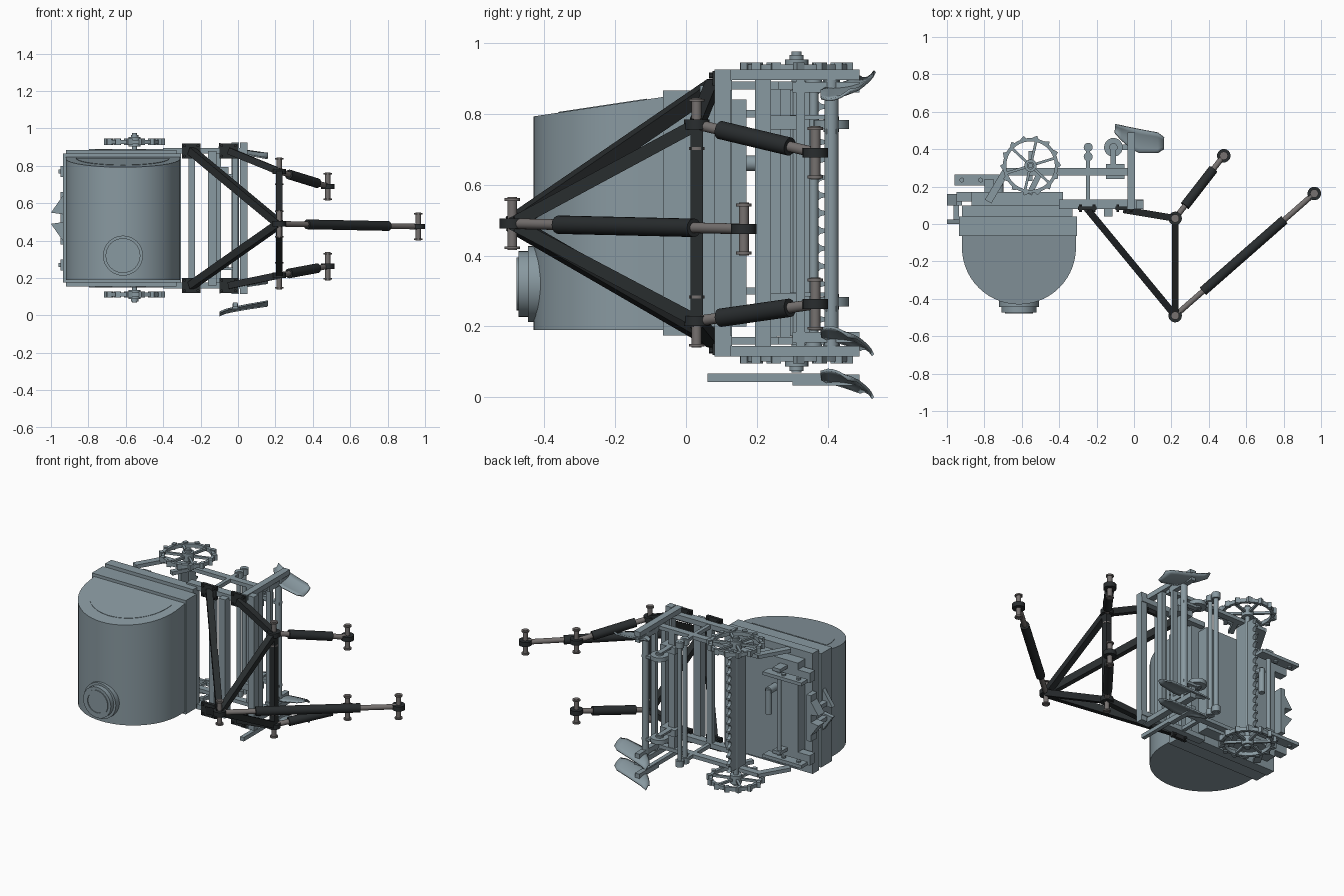
import bpy, bmesh, math
from mathutils import Vector, Matrix

if "Cube" in bpy.data.objects:
    bpy.data.objects.remove(bpy.data.objects["Cube"])


def material(name, c):
    m = bpy.data.materials.new(name)
    m.diffuse_color = (*c, 1)
    m.use_nodes = True
    m.node_tree.nodes["Principled BSDF"].inputs["Base Color"].default_value = m.diffuse_color
    return m


BLACK = material("black_paint", (0.022, 0.026, 0.028))
STEEL = material("steel", (0.18, 0.165, 0.16))
BODY = material("blue_grey_paint", (0.25, 0.32, 0.355))


def finish(name, bm, mat=None, smooth=False):
    bmesh.ops.recalc_face_normals(bm, faces=bm.faces)
    me = bpy.data.meshes.new(name)
    bm.to_mesh(me)
    bm.free()
    ob = bpy.data.objects.new(name, me)
    bpy.context.collection.objects.link(ob)
    me.materials.append(mat or BODY)
    if smooth:
        bpy.ops.object.select_all(action='DESELECT')
        bpy.context.view_layer.objects.active = ob
        ob.select_set(True)
        bpy.ops.object.shade_smooth_by_angle(angle=math.radians(35))
    return ob


def frame(p, q):
    p, q = Vector(p), Vector(q)
    rot = (q - p).to_track_quat('Z', 'Y').to_matrix().to_4x4()
    return Matrix.Translation((p + q) / 2) @ rot, (q - p).length


def box(name, x0, x1, y0, y1, z0, z1, mat=None):
    bm = bmesh.new()
    m = Matrix.Translation(((x0 + x1) / 2, (y0 + y1) / 2, (z0 + z1) / 2))
    bmesh.ops.create_cube(bm, size=1, matrix=m @ Matrix.Diagonal((x1 - x0, y1 - y0, z1 - z0, 1)))
    return finish(name, bm, mat)


def bar(name, p, q, w, h, mat=None):
    bm = bmesh.new()
    m, n = frame(p, q)
    bmesh.ops.create_cube(bm, size=1, matrix=m @ Matrix.Diagonal((w, h, n, 1)))
    return finish(name, bm, mat)


def rod(name, p, q, r, mat=None, n=20):
    bm = bmesh.new()
    m, length = frame(p, q)
    bmesh.ops.create_cone(bm, cap_ends=True, segments=n, radius1=r, radius2=r, depth=length, matrix=m)
    return finish(name, bm, mat, True)


def prism(name, pts, direction, mat=None, smooth=False):
    bm = bmesh.new()
    f = bm.faces.new([bm.verts.new(p) for p in pts])
    g = bmesh.ops.extrude_face_region(bm, geom=[f])['geom']
    bmesh.ops.translate(bm, verts=[v for v in g if isinstance(v, bmesh.types.BMVert)], vec=direction)
    return finish(name, bm, mat, smooth)


def ring(name, x, y, z, r_out, r_in, h, n=32, mat=None):
    bm = bmesh.new()
    prof = [(r_in, -h / 2), (r_out, -h / 2), (r_out, h / 2), (r_in, h / 2)]
    vs = [[bm.verts.new((x + r * math.cos(math.tau * i / n), y + r * math.sin(math.tau * i / n), z + k))
           for r, k in prof] for i in range(n)]
    for i in range(n):
        a, b = vs[i], vs[(i + 1) % n]
        for j in range(4):
            bm.faces.new((a[j], b[j], b[(j + 1) % 4], a[(j + 1) % 4]))
    return finish(name, bm, mat, True)


MID = 0.52
SIDES = (1, -1)


# hopper drum with half-round section and sloping lid
cx = -0.615
def half_round(r, y, z, n=28):
    return [(cx - r * math.cos(math.pi * i / n), y - r * math.sin(math.pi * i / n), z) for i in range(n + 1)]


drum = prism("hopper_drum", [(-0.92, -0.06, 0.19)] + half_round(0.305, -0.125, 0.19) + [(-0.31, -0.06, 0.19)],
             (0, 0, 0.61), None, True)
lid = prism("hopper_lid", half_round(0.25, -0.11, 0.7), (0, 0, 0.153))
for ob, top in ((drum, 0.848), (lid, 0.85)):
    for v in ob.data.vertices:
        if v.co.z > 0.75:
            v.co.z = top + (v.co.y + 0.06) * 0.15

# hopper rear stack and discharge port
box("hopper_collar", -0.935, -0.305, -0.065, 0.04, 0.175, 0.865)
box("hopper_step", -0.92, -0.33, 0.04, 0.1, 0.155, 0.885)
box("hopper_back", -0.87, -0.38, 0.1, 0.17, 0.2, 0.84)
rod("port_flange", (cx, -0.4, 0.32), (cx, -0.445, 0.32), 0.107, n=32)
rod("port_cap", (cx, -0.445, 0.32), (cx, -0.473, 0.32), 0.093, n=32)
rim = ring("port_rim", 0, 0, 0, 0.075, 0.06, 0.008)
rim.matrix_world = Matrix.Translation((cx, -0.474, 0.32)) @ Matrix.Rotation(math.pi / 2, 4, 'X')

# rear covering shares, arms and lever mechanism
box("rear_crossbar", -0.95, -0.92, 0.1, 0.16, 0.38, 0.66)
rod("lever_shaft", (-0.78, 0.22, 0.24), (-0.78, 0.22, 0.8), 0.013)
rod("lever_grip", (-0.72, 0.235, 0.52), (-0.72, 0.235, 0.67), 0.018)
rod("lever_knob", (-0.72, 0.17, 0.66), (-0.72, 0.24, 0.66), 0.022)
for s in SIDES:
    z = MID + 0.25 * s
    bar("rear_arm", (-0.96, 0.235, z), (-0.7, 0.235, z), 0.06, 0.02)
    box("rear_foot", -0.95, -0.6, 0.12, 0.17, z - 0.03, z + 0.03)
    box("shaft_bracket", -0.8, -0.75, 0.16, 0.24, z + 0.02, z + 0.04)
    for x in (-0.92, -0.82):
        rod("arm_bolt", (x, 0.235, z - 0.02), (x, 0.235, z + 0.02), 0.013, n=10)
    for y, h in ((0.0, 0.025), (0.1, 0.06)):
        prism("rear_share", [(x, y, MID + s * k) for x, k in ((-0.93, 0.13), (-1.0, 0.03), (-0.93, 0.02))],
              (0, h, 0))
    box("share_stalk_rear", -0.965, -0.935, 0.0, 0.16, MID + 0.045 * s - 0.012, MID + 0.045 * s + 0.012)

# side frames
for s in SIDES:
    z = MID + 0.36 * s
    bar("side_rail", (-0.69, 0.28, z), (-0.01, 0.28, z), 0.04, 0.022)
    bar("rail_brace", (-0.78, 0.12, z), (-0.68, 0.29, z), 0.04, 0.022)
    bar("rail_brace_front", (-0.56, 0.16, z), (-0.5, 0.28, z), 0.03, 0.022)
    bar("lower_rail", (-0.4, 0.105, z), (0.05, 0.105, z), 0.05, 0.03)
    box("front_post", -0.035, 0.005, 0.08, 0.49, z + 0.03 * s - 0.015, z + 0.03 * s + 0.015)
    bar("middle_post", (-0.245, 0.08, z), (-0.245, 0.4, z), 0.022, 0.022)
    for y in (0.36, 0.41):
        rod("post_knob", (-0.245, y, z - 0.018), (-0.245, y, z + 0.018), 0.024)
    # planter gauge discs
    zd = MID + 0.25 * s
    rod("gauge_disc", (-0.11, 0.41, zd - 0.013), (-0.11, 0.41, zd + 0.013), 0.05, n=28)
    rod("gauge_hub", (-0.11, 0.41, zd - 0.022), (-0.11, 0.41, zd + 0.022), 0.022)
    bar("disc_arm", (-0.11, 0.28, zd + 0.02), (-0.11, 0.42, zd + 0.02), 0.03, 0.012)
    bar("disc_strut", (-0.11, 0.41, zd - 0.02), (0.0, 0.41, zd - 0.02), 0.03, 0.015)
    box("opener_bracket", -0.15, -0.05, 0.24, 0.32, zd - 0.015, zd + 0.025)

# cross members running from side to side
for name, x0, x1, y0, y1, h in (("front_beam", 0.01, 0.05, 0.08, 0.125, 0.405),
                                ("centre_beam", -0.16, -0.115, 0.04, 0.09, 0.36),
                                ("rear_beam", -0.265, -0.23, 0.1, 0.13, 0.37),
                                ("upper_beam", -0.03, 0.0, 0.195, 0.24, 0.39),
                                ("tool_beam", -0.13, -0.09, 0.265, 0.295, 0.37),
                                ("tool_beam_low", -0.03, 0.0, 0.31, 0.335, 0.38)):
    box(name, x0, x1, y0, y1, MID - h, MID + h)
for x, y, r in ((-0.245, 0.36, 0.013), (-0.245, 0.41, 0.013), (-0.015, 0.41, 0.02)):
    rod("cross_rod", (x, y, 0.14), (x, y, 0.9), r)

# drive axle and notched feed plate
wx, wy = -0.553, 0.312
rod("axle", (wx, wy, 0.07), (wx, wy, 0.975), 0.014)
edge = [(wx - 0.01, 0.23, 0.87), (wx - 0.01, 0.23, 0.17)]
for i in range(14):
    zc = 0.195 + 0.05 * i
    edge += [(wx - 0.01, 0.39 - 0.02 * math.sin(math.pi * k / 6), zc - 0.019 * math.cos(math.pi * k / 6))
             for k in range(7)]
prism("feed_plate", edge, (0.02, 0, 0))

# spoked drive wheels with lugs
for s in SIDES:
    z = MID + 0.408 * s
    ring("wheel_rim", wx, wy, z, 0.148, 0.13, 0.022, 40)
    rod("wheel_hub", (wx, wy, z - 0.025), (wx, wy, z + 0.025), 0.033)
    rod("hub_cap", (wx, wy, z), (wx, wy, z + 0.037 * s), 0.02)
    for i in range(6):
        a = math.tau * i / 6 + 0.3
        bar("wheel_spoke", (wx, wy, z), (wx + 0.135 * math.cos(a), wy + 0.135 * math.sin(a), z), 0.014, 0.014)
    for i in range(14):
        a = math.tau * i / 14
        c, d = math.cos(a), math.sin(a)
        bar("wheel_lug", (wx + 0.138 * c, wy + 0.138 * d, z),
            (wx + 0.156 * c - 0.012 * d, wy + 0.156 * d + 0.012 * c, z), 0.026, 0.034)


# curved plough shares on their stalks
def share(z_tip, d):
    bm = bmesh.new()
    rows = []
    for i in range(9):
        s = i / 8
        lo = 0.49 - 0.11 * min(1, s / 0.45) ** 0.8
        hi = 0.53 - 0.05 * s
        if i == 8:
            lo, hi = lo + 0.02, hi - 0.02
        rows.append([bm.verts.new((-0.1 + 0.26 * s, lo + (hi - lo) * t / 5,
                                   z_tip + d * (0.012 + 0.065 * s ** 0.7 - 0.045 * (t / 5) ** 2 * (1 - 0.4 * s)
                                                + 0.03 * (1 - s) * t / 5))) for t in range(6)])
    for a, b in zip(rows, rows[1:]):
        for j in range(5):
            bm.faces.new((a[j], b[j], b[j + 1], a[j + 1]))
    ob = finish("plough_share", bm, None, True)
    ob.modifiers.new("thickness", 'SOLIDIFY').thickness = 0.008


for z_tip, d in ((0.92, -1), (0.125, 1), (0.004, 1)):
    share(z_tip, d)
    zs = z_tip + 0.045 * d
    bar("share_stalk", (-0.015, 0.3, zs), (-0.015, 0.49, zs), 0.03, 0.03)
bar("marker_bar", (-0.015, 0.06, 0.056), (-0.015, 0.42, 0.056), 0.024, 0.024)

# hitch frame
A, B, C = (0.22, -0.49, 0.49), (0.22, 0.03, 0.77), (0.22, 0.03, 0.215)
for s, near in ((1, B), (-1, C)):
    z = MID + 0.36 * s
    for x in (-0.25, -0.05):
        box("mount_plate", x - 0.05, x + 0.05, 0.075, 0.093, z - 0.04, z + 0.04, BLACK)
        for i in SIDES:
            for j in SIDES:
                rod("mount_bolt", (x + 0.036 * i, 0.065, z + 0.028 * j), (x + 0.036 * i, 0.105, z + 0.028 * j),
                    0.008, BLACK, n=6)
    bar("long_brace", (-0.25, 0.08, z), A, 0.036, 0.042, BLACK)
    bar("short_brace", (-0.05, 0.075, z), near, 0.036, 0.036, BLACK)
    bar("mast", near, A, 0.036, 0.036, BLACK)
bar("mast_crossbar", B, C, 0.036, 0.036, BLACK)


# hitch joints and adjustable links
def joint(p):
    x, y, z = p
    rod("joint_eye", (x, y, z - 0.014), (x, y, z + 0.014), 0.036, BLACK, n=24)
    rod("joint_pin", (x, y, z - 0.075), (x, y, z + 0.075), 0.014, STEEL)
    for k in (-0.068, 0.068):
        rod("pin_collar", (x, y, z + k - 0.004), (x, y, z + k + 0.004), 0.022, STEEL)


for p, q in ((A, (0.964, 0.163, 0.475)), (B, (0.48, 0.365, 0.69)), (C, (0.48, 0.365, 0.263))):
    joint(p)
    joint(q)
    u, v = Vector(p), Vector(q)
    rod("link_rod", u, v, 0.015, STEEL)
    rod("link_sleeve", u.lerp(v, 0.2), u.lerp(v, 0.785), 0.026, BLACK)
